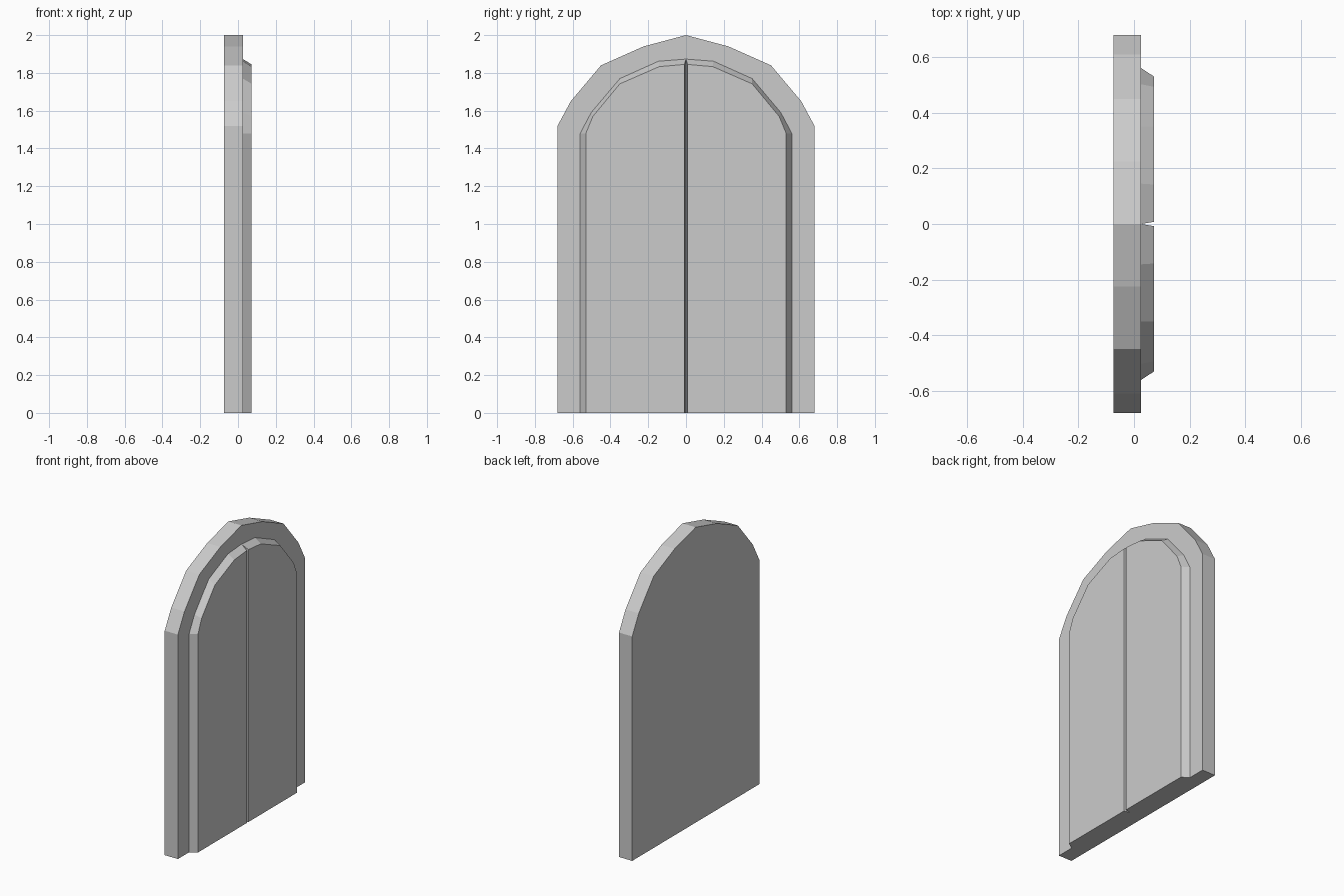
import bpy, bmesh

if "Cube" in bpy.data.objects:
    bpy.data.objects.remove(bpy.data.objects["Cube"])

BACK, MID, FRONT = -0.073, 0.026, 0.072


def loft(name, x0, ring0, x1, ring1):
    """Solid between two matching (y, z) outlines at depths x0 and x1."""
    bm = bmesh.new()
    a = [bm.verts.new((x0, y, z)) for y, z in ring0]
    b = [bm.verts.new((x1, y, z)) for y, z in ring1]
    n = len(a)
    bm.faces.new(a)
    bm.faces.new(b)
    for i in range(n):
        j = (i + 1) % n
        bm.faces.new((a[i], a[j], b[j], b[i]))
    bmesh.ops.recalc_face_normals(bm, faces=bm.faces)
    mesh = bpy.data.meshes.new(name)
    bm.to_mesh(mesh)
    bm.free()
    obj = bpy.data.objects.new(name, mesh)
    bpy.context.collection.objects.link(obj)
    return obj


# Arched surround slab: half outline reflected about the peak
half = [(0.68, 0), (0.68, 1.52), (0.61, 1.65), (0.45, 1.84), (0.225, 1.94)]
outline = half + [(0, 2.0)] + [(-y, z) for y, z in reversed(half)]
loft("arched_surround", BACK, outline, MID, outline)

# Door leaves: bevelled edges, V groove where the pair meets
leaf_base = [(0, 0), (0.56, 0), (0.56, 1.48), (0.502, 1.59),
             (0.35, 1.77), (0.145, 1.862), (0, 1.873)]
leaf_face = [(0.008, 0), (0.53, 0), (0.53, 1.48), (0.493, 1.57),
             (0.35, 1.742), (0.142, 1.833), (0.008, 1.845)]
for side, name in ((1, "door_leaf_left"), (-1, "door_leaf_right")):
    loft(name, MID, [(side * y, z) for y, z in leaf_base],
         FRONT, [(side * y, z) for y, z in leaf_face])
